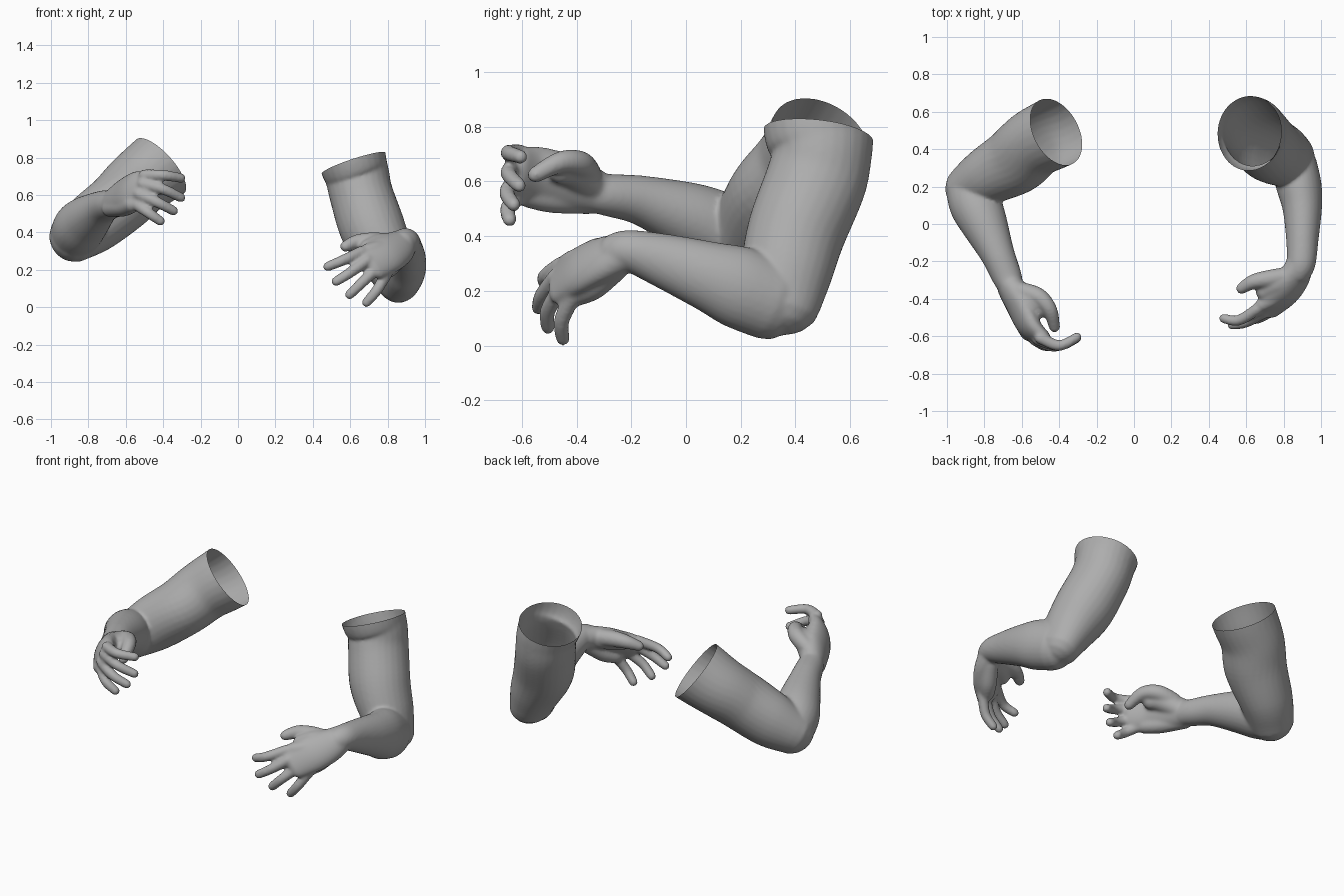
import bpy, bmesh, math
from mathutils import Vector

grey = bpy.data.materials.new("skin_grey")
grey.diffuse_color = (0.42, 0.42, 0.42, 1)
SIDES = 28


def resample(rows, steps=6):
    """Catmull-Rom through rows of (x, y, z, half_width, half_depth)."""
    pts = [rows[0]] + rows + [rows[-1]]
    out = []
    for i in range(1, len(pts) - 2):
        a, b, c, d = pts[i - 1:i + 3]
        for s in range(steps):
            t = s / steps
            out.append([0.5 * (2 * q + (r - p) * t + (2 * p - 5 * q + 4 * r - w) * t * t
                               + (3 * q - p - 3 * r + w) * t ** 3)
                        for p, q, r, w in zip(a, b, c, d)])
    return out + [list(rows[-1])]


def limb(bm, rows, hint):
    """Closed round-ended tube of elliptical rings; half_width lies along hint."""
    rows = resample(rows)
    centres = [Vector(r[:3]) for r in rows]
    rings = []
    for i, r in enumerate(rows):
        tan = (centres[min(i + 1, len(rows) - 1)] - centres[max(i - 1, 0)]).normalized()
        rings.append((centres[i], tan, r[3], r[4]))

    def dome(ring, sign):
        c, t, a, b = ring
        return [(c + t * sign * min(a, b) * math.sin(k), t, a * math.cos(k), b * math.cos(k))
                for k in (0.4, 0.8, 1.15, 1.45)]
    rings = dome(rings[0], -1)[::-1] + rings + dome(rings[-1], 1)
    loops = []
    for c, t, a, b in rings:
        u = Vector(hint)
        u = (u - t * u.dot(t)).normalized()
        v = t.cross(u)
        loops.append([bm.verts.new(c + u * a * math.cos(k * math.tau / SIDES)
                                   + v * b * math.sin(k * math.tau / SIDES)) for k in range(SIDES)])
    for p, q in zip(loops, loops[1:]):
        for k in range(SIDES):
            n = (k + 1) % SIDES
            bm.faces.new((p[k], p[n], q[n], q[k]))
    bm.faces.new(loops[0][::-1])
    bm.faces.new(loops[-1])


def build_arm(name, parts, rounds, cut_co, cut_no):
    bm = bmesh.new()
    for rows, hint in parts:
        limb(bm, rows, hint)
    for pts, radii in rounds:
        limb(bm, [(*p, r, r) for p, r in zip(pts, radii)], (0.1, 0.3, 1))
    bmesh.ops.recalc_face_normals(bm, faces=bm.faces)
    me = bpy.data.meshes.new(name)
    bm.to_mesh(me)
    bm.free()
    ob = bpy.data.objects.new(name, me)
    bpy.context.collection.objects.link(ob)
    # Fuse the limbs into one skin
    m = ob.modifiers.new("fuse", 'REMESH')
    m.mode = 'VOXEL'
    m.voxel_size = 0.009
    s = ob.modifiers.new("soften", 'SMOOTH')
    s.factor = 0.5
    s.iterations = 8
    dg = bpy.context.evaluated_depsgraph_get()
    skin = bpy.data.meshes.new_from_object(ob.evaluated_get(dg))
    ob.modifiers.clear()
    # Open the shoulder end
    bm = bmesh.new()
    bm.from_mesh(skin)
    bmesh.ops.bisect_plane(bm, geom=bm.verts[:] + bm.edges[:] + bm.faces[:], plane_co=cut_co,
                           plane_no=Vector(cut_no).normalized(), clear_outer=True)
    for f in bm.faces:
        f.smooth = True
        f.material_index = 0
    bm.to_mesh(skin)
    bm.free()
    skin.materials.clear()
    skin.materials.append(grey)
    ob.data = skin


FINGER = (0.032, 0.029, 0.026)
THUMB = (0.05, 0.048, 0.040, 0.030)
PAD = (0.058, 0.064, 0.05)
HEEL = (0.05, 0.05, 0.045)
WEB = (0.045, 0.045, 0.04)

# Arm on the -x side: raised, hand turned inward
build_arm("raised_arm", [
    # upper arm
    ([(-0.87, 0.19, 0.38, 0.14, 0.14), (-0.775, 0.26, 0.45, 0.165, 0.158),
      (-0.635, 0.34, 0.56, 0.172, 0.183), (-0.535, 0.43, 0.66, 0.18, 0.185),
      (-0.42, 0.49, 0.75, 0.193, 0.192), (-0.27, 0.57, 0.87, 0.195, 0.195)], (0, 0, 1)),
    # forearm
    ([(-0.87, 0.18, 0.385, 0.135, 0.135), (-0.845, 0.10, 0.43, 0.14, 0.14),
      (-0.80, 0.00, 0.475, 0.125, 0.125), (-0.73, -0.16, 0.53, 0.092, 0.092),
      (-0.68, -0.28, 0.55, 0.078, 0.08), (-0.66, -0.33, 0.56, 0.075, 0.07)], (0, 0, 1)),
    # palm
    ([(-0.67, -0.31, 0.555, 0.075, 0.07), (-0.62, -0.42, 0.59, 0.105, 0.064),
      (-0.56, -0.545, 0.62, 0.11, 0.057), (-0.49, -0.612, 0.628, 0.10, 0.042)], (0.35, 0, 0.93)),
], [
    ([(-0.50, -0.61, 0.705), (-0.40, -0.65, 0.705), (-0.305, -0.605, 0.69)], FINGER),
    ([(-0.51, -0.62, 0.66), (-0.40, -0.65, 0.63), (-0.305, -0.61, 0.585)], FINGER),
    ([(-0.53, -0.62, 0.605), (-0.43, -0.655, 0.56), (-0.345, -0.63, 0.515)], FINGER),
    ([(-0.55, -0.60, 0.555), (-0.48, -0.65, 0.505), (-0.415, -0.645, 0.46)], FINGER),
    # thumb, thumb pad, heel of hand, thumb web
    ([(-0.60, -0.36, 0.63), (-0.51, -0.39, 0.665), (-0.45, -0.46, 0.67), (-0.425, -0.55, 0.625)], THUMB),
    ([(-0.635, -0.345, 0.58), (-0.56, -0.41, 0.635), (-0.51, -0.455, 0.64)], PAD),
    ([(-0.68, -0.35, 0.53), (-0.61, -0.49, 0.535), (-0.565, -0.58, 0.55)], HEEL),
    ([(-0.60, -0.41, 0.65), (-0.56, -0.49, 0.665), (-0.53, -0.56, 0.68)], WEB),
], (-0.413, 0.492, 0.75), (0.69, 0.37, 0.62))

# Arm on the +x side: hanging upper arm, hand drooping
build_arm("lowered_arm", [
    # upper arm
    ([(0.845, 0.345, 0.16, 0.15, 0.122), (0.795, 0.367, 0.27, 0.168, 0.15),
      (0.72, 0.405, 0.42, 0.18, 0.175), (0.66, 0.475, 0.60, 0.185, 0.170),
      (0.638, 0.497, 0.70, 0.183, 0.172), (0.614, 0.49, 0.78, 0.205, 0.180),
      (0.58, 0.49, 0.95, 0.21, 0.18)], (0, 1, 0)),
    # forearm
    ([(0.855, 0.31, 0.168, 0.15, 0.125), (0.885, 0.19, 0.215, 0.15, 0.12),
      (0.90, 0.08, 0.255, 0.128, 0.105), (0.90, -0.08, 0.31, 0.10, 0.087),
      (0.895, -0.20, 0.345, 0.078, 0.078), (0.88, -0.25, 0.34, 0.074, 0.072)], (0, 0, 1)),
    # palm
    ([(0.885, -0.22, 0.342, 0.078, 0.072), (0.85, -0.30, 0.315, 0.10, 0.065),
      (0.79, -0.38, 0.28, 0.11, 0.06), (0.71, -0.458, 0.235, 0.10, 0.042)], (-0.75, 0, 0.65)),
], [
    ([(0.66, -0.455, 0.295), (0.56, -0.515, 0.25), (0.48, -0.505, 0.217)], FINGER),
    ([(0.69, -0.475, 0.25), (0.60, -0.525, 0.185), (0.525, -0.54, 0.138)], FINGER),
    ([(0.74, -0.46, 0.205), (0.66, -0.505, 0.128), (0.597, -0.505, 0.067)], FINGER),
    ([(0.795, -0.415, 0.18), (0.742, -0.455, 0.09), (0.687, -0.45, 0.025)], FINGER),
    # thumb, thumb pad, heel of hand, thumb web
    ([(0.81, -0.28, 0.345), (0.715, -0.295, 0.352), (0.635, -0.31, 0.348), (0.575, -0.345, 0.325)], THUMB),
    ([(0.85, -0.27, 0.335), (0.765, -0.32, 0.33), (0.70, -0.36, 0.315)], PAD),
    ([(0.875, -0.255, 0.29), (0.82, -0.335, 0.22), (0.78, -0.395, 0.19)], HEEL),
    ([(0.79, -0.36, 0.32), (0.74, -0.40, 0.31), (0.69, -0.43, 0.30)], WEB),
], (0.615, 0.46, 0.772), (-0.33, 0.12, 1))
